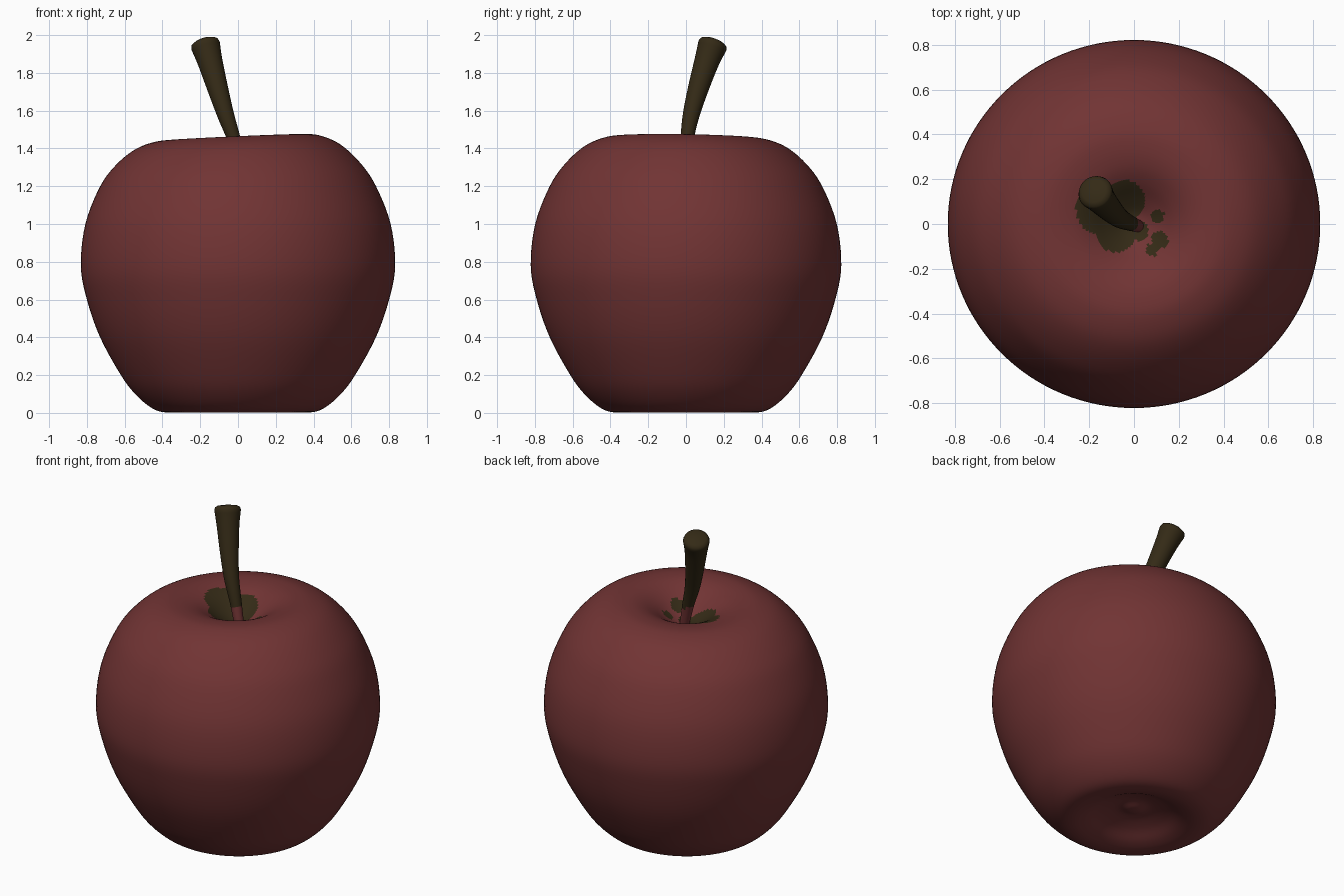
import bpy, bmesh, math
from mathutils import Vector

if "Cube" in bpy.data.objects:
    bpy.data.objects.remove(bpy.data.objects["Cube"])


def material(name, rgb):
    m = bpy.data.materials.new(name)
    m.diffuse_color = (*rgb, 1)
    m.use_nodes = True
    m.node_tree.nodes["Principled BSDF"].inputs["Base Color"].default_value = m.diffuse_color
    return m


RED = material("dark red skin", (0.165, 0.034, 0.034))
BROWN = material("dark brown", (0.034, 0.023, 0.008))


def smooth_path(pts, steps):
    """Catmull-Rom samples through points of any dimension."""
    pts = [Vector(p) for p in pts]
    ext = [pts[0] * 2 - pts[1]] + pts + [pts[-1] * 2 - pts[-2]]
    out = []
    for a, b, c, d in zip(ext, ext[1:], ext[2:], ext[3:]):
        for i in range(steps):
            t = i / steps
            out.append(0.5 * (2 * b + (c - a) * t + (2 * a - 5 * b + 4 * c - d) * t * t
                              + (3 * b - a - 3 * c + d) * t ** 3))
    return out + [pts[-1]]


def skin(name, rings, start, end, rule):
    """Join rings of points, close with end points, colour faces by rule."""
    bm = bmesh.new()
    vs = [[bm.verts.new(p) for p in r] for r in rings]
    n = len(vs[0])
    a, b = bm.verts.new(start), bm.verts.new(end)
    for i in range(n):
        j = (i + 1) % n
        bm.faces.new((a, vs[0][j], vs[0][i]))
        bm.faces.new((b, vs[-1][i], vs[-1][j]))
        for r, s in zip(vs, vs[1:]):
            bm.faces.new((r[i], r[j], s[j], s[i]))
    for f in bm.faces:
        f.material_index = 1 if rule(f.calc_center_median()) else 0
    bmesh.ops.recalc_face_normals(bm, faces=bm.faces)
    me = bpy.data.meshes.new(name)
    bm.to_mesh(me)
    bm.free()
    me.materials.append(RED)
    me.materials.append(BROWN)
    ob = bpy.data.objects.new(name, me)
    bpy.context.collection.objects.link(ob)
    bpy.context.view_layer.objects.active = ob
    ob.select_set(True)
    bpy.ops.object.shade_smooth_by_angle(angle=math.radians(50))
    ob.select_set(False)


# Fruit body: lathe profile from the bottom hollow to the top hollow
profile = [(0.03, 0.07), (0.1, 0.085), (0.2, 0.06), (0.29, 0.018), (0.37, 0.002),
           (0.45, 0.022), (0.54, 0.095), (0.62, 0.2), (0.73, 0.4), (0.80, 0.6),
           (0.832, 0.78), (0.808, 1.0), (0.73, 1.2), (0.645, 1.32), (0.54, 1.41),
           (0.43, 1.453), (0.34, 1.457), (0.26, 1.44), (0.19, 1.405), (0.12, 1.355),
           (0.06, 1.32), (0.01, 1.31)]
N = 128


def body_point(r, z, a):
    lift = max(0, (z - 1.1) / 0.36) ** 2 * 0.018 * math.cos(a + 0.35) * min(1, r / 0.3)
    return Vector((r * math.cos(a), 0.988 * r * math.sin(a), z + lift))


rings = [[body_point(r, z, 2 * math.pi * i / N) for i in range(N)]
         for r, z in smooth_path(profile, 5)]

# Brown blotches around the stem hollow
blots = [(-0.15, 0.06, 0.11), (-0.04, 0.105, 0.09), (-0.08, -0.04, 0.088),
         (0.02, -0.03, 0.045), (0.105, 0.035, 0.03), (0.115, -0.07, 0.038),
         (0.08, -0.115, 0.028)]
skin("apple_body", rings, (0, 0, 0.068), (0, 0, 1.31),
     lambda c: c.z > 1.2 and any(math.hypot(c.x - x, c.y - y) < r for x, y, r in blots))

# Stem: leaning, curved and wider at its tip
path = smooth_path([(0.02, -0.01, 1.29), (-0.022, 0.006, 1.45), (-0.066, 0.028, 1.58),
                    (-0.108, 0.066, 1.72), (-0.148, 0.11, 1.86), (-0.172, 0.14, 1.945)], 5)
M = 32
stem = []
for i, p in enumerate(path):
    t = (path[min(i + 1, len(path) - 1)] - path[max(i - 1, 0)]).normalized()
    u = t.cross(Vector((0, 1, 0))).normalized()
    v = t.cross(u)
    r = 0.028 + 0.05 * (i / (len(path) - 1)) ** 1.2
    stem.append([p + r * (u * math.cos(2 * math.pi * k / M) + v * math.sin(2 * math.pi * k / M))
                 for k in range(M)])
# Rounded rim and slightly domed tip
last = stem[-1]
stem.append([path[-1] + (q - path[-1]) * 0.93 + t * 0.016 for q in last])
stem.append([path[-1] + (q - path[-1]) * 0.7 + t * 0.026 for q in last])
skin("stem", stem, path[0], path[-1] + t * 0.03, lambda c: c.z > 1.43)
